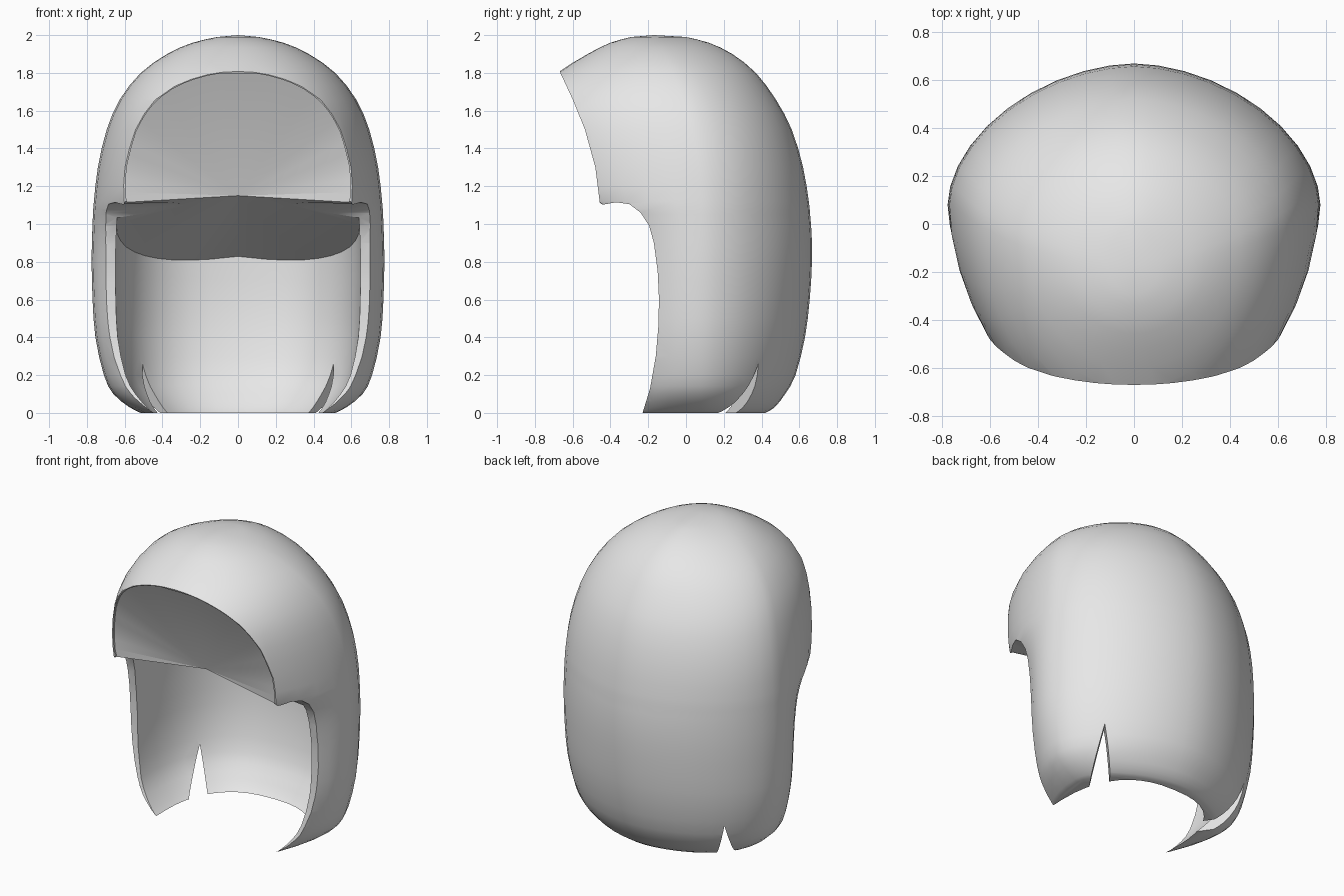
import bpy, bmesh, math
from mathutils import Vector

if "Cube" in bpy.data.objects:
    bpy.data.objects.remove(bpy.data.objects["Cube"])

# Outer cross-sections: height, half width, back y, front y
ROWS = [(0, .515, .42, -.55), (.03, .575, .47, -.50), (.1, .66, .525, -.47),
        (.2, .71, .58, -.46), (.4, .755, .63, -.45), (.6, .77, .655, -.45),
        (.8, .775, .667, -.47), (.95, .772, .665, -.55), (1.05, .768, .657, -.68),
        (1.12, .763, .65, -.80), (1.3, .742, .62, -.86), (1.5, .695, .56, -.88),
        (1.66, .625, .475, -.83), (1.8, .515, .37, -.68), (1.9, .375, .245, -.52),
        (1.96, .24, .12, -.40), (1.99, .11, 0, -.29)]
# Cavity cross-sections: height, half width, back y
INNER = [(-.1, .45, .385), (0, .45, .385), (.03, .485, .415), (.1, .545, .465),
         (.2, .597, .525), (.4, .637, .575), (.6, .647, .6), (.8, .65, .605),
         (1, .645, .6), (1.35, .645, .55)]
# Side profiles (y, z) of the brow panel and of the side opening
BROW = [(-.755, 1.98), (-.67, 1.81), (-.6, 1.66), (-.535, 1.5), (-.48, 1.3), (-.455, 1.1)]
OPENING = [(-.37, 1.115), (-.3, 1.105), (-.24, 1.06), (-.195, .99), (-.17, .9), (-.15, .75),
           (-.143, .6), (-.147, .45), (-.16, .3), (-.19, .13), (-.23, 0), (-.26, -.1)]
APEX = Vector((0, -.34, 1.15))
SEGS = 40


def lerp(points, t):
    """Interpolate rows whose first entry rises."""
    for a, b in zip(points, points[1:]):
        if t <= b[0]:
            k = (t - a[0]) / (b[0] - a[0])
            return [p + (q - p) * k for p, q in zip(a, b)]
    return list(points[-1])


def refine(rows):
    """Insert a smooth row between each pair of rows."""
    out = []
    for i in range(len(rows) - 1):
        a, b = rows[max(i - 1, 0)], rows[i]
        c, d = rows[i + 1], rows[min(i + 2, len(rows) - 1)]
        out += [b, tuple((9 * (q + r) - p - s) / 16 for p, q, r, s in zip(a, b, c, d))]
    return out + [rows[-1]]


def mid_y(z):
    return .08 - .25 * (max(0, z - 1.1) / .9) ** 2


def make_object(name, bm):
    bmesh.ops.recalc_face_normals(bm, faces=bm.faces)
    mesh = bpy.data.meshes.new(name)
    bm.to_mesh(mesh)
    bm.free()
    ob = bpy.data.objects.new(name, mesh)
    bpy.context.collection.objects.link(ob)
    return ob


def loft(sections, power):
    """Closed body from (z, half width, mid y, back y, front y); power shapes the back."""
    bm = bmesh.new()
    rings = []
    for z, w, c, back, front in sections:
        ring = []
        for i in range(SEGS):
            a = 2 * math.pi * i / SEGS
            s, k = math.sin(a), math.cos(a)
            e = 2 / power if s > 0 else 1
            x = w * math.copysign(abs(k) ** e, k)
            y = c + (abs(s) ** e * (back - c) if s > 0 else s * (c - front))
            ring.append(bm.verts.new((x, y, z)))
        rings.append(ring)
    for lo, hi in zip(rings, rings[1:]):
        for i in range(SEGS):
            j = (i + 1) % SEGS
            bm.faces.new((lo[i], lo[j], hi[j], hi[i]))
    bm.faces.new(rings[0])
    return bm, rings[-1]


def prism(name, loop, offset):
    """Closed loop of points swept by an offset."""
    bm = bmesh.new()
    a = [bm.verts.new(p) for p in loop]
    b = [bm.verts.new(Vector(p) + Vector(offset)) for p in loop]
    bm.faces.new(a)
    bm.faces.new(b[::-1])
    for i in range(len(a)):
        j = (i + 1) % len(a)
        bm.faces.new((a[i], a[j], b[j], b[i]))
    return make_object(name, bm)


def subtract(target, cutter):
    mod = target.modifiers.new("cut", 'BOOLEAN')
    mod.operation, mod.solver, mod.object = 'DIFFERENCE', 'EXACT', cutter
    bpy.context.view_layer.objects.active = target
    bpy.ops.object.modifier_apply(modifier=mod.name)
    bpy.data.objects.remove(cutter)


# Outer body, closed by a pole on the crown
ROWS = refine(ROWS)
bm, top = loft([(z, w, mid_y(z), b, f) for z, w, b, f in ROWS], 1.8)
pole = bm.verts.new((0, -.17, 2))
for i in range(SEGS):
    bm.faces.new((top[i], top[(i + 1) % SEGS], pole))
shell = make_object("helmet_shell", bm)

# Inner cavity: tapers toward the back, open downward, with a ridged ceiling
bm, top = loft([(z, w, -.15, b, -1) for z, w, b in INNER[:1] + refine(INNER[1:])], 2.5)
bm.faces.new(top)
bmesh.ops.recalc_face_normals(bm, faces=bm.faces)
for side in (1, -1):
    geom = bm.verts[:] + bm.edges[:] + bm.faces[:]
    cut = bmesh.ops.bisect_plane(bm, geom=geom, dist=1e-5, plane_co=APEX,
                                 plane_no=(side * .12, .34, 1), clear_outer=True)
    edges = [e for e in cut['geom_cut'] if isinstance(e, bmesh.types.BMEdge) and e.is_boundary]
    bmesh.ops.holes_fill(bm, edges=edges, sides=0)
cavity = make_object("cavity_cutter", bm)

# Front opening cut from the side profile
side_loop = BROW + OPENING + [(-1.3, -.1), (-1.3, 1.98)]
opening = prism("opening_cutter", [(-1, y, z) for y, z in side_loop], (2, 0, 0))

# Recessed brow panel: fan from the rim to the point at bottom centre
brow_by_z = [(z, y) for y, z in reversed(BROW)]
half = []
for i in range(17):
    z = 1.1 + .70 * math.sin(i / 16 * math.pi / 2)
    y = lerp(brow_by_z, z)[1]
    _, w, _, front = lerp(ROWS, z)
    c = mid_y(z)
    x = w * math.sqrt(max(0, 1 - ((c - y) / (c - front)) ** 2)) * .985
    half.append(Vector((x, y + .012, z - .006 * i / 16)))
rim = half + [Vector((-p.x, p.y, p.z)) for p in reversed(half)]
bm = bmesh.new()
back = [bm.verts.new(p) for p in rim]
ahead = [bm.verts.new((p.x, -1.2, p.z)) for p in rim]
tip = bm.verts.new(APEX)
for i in range(len(rim)):
    j = (i + 1) % len(rim)
    bm.faces.new((back[i], back[j], tip))
    bm.faces.new((back[i], back[j], ahead[j], ahead[i]))
bm.faces.new(ahead)
recess = make_object("brow_recess_cutter", bm)

for cutter in (cavity, opening, recess):
    subtract(shell, cutter)

# V notches in the lower hem, one on each side
for side in (1, -1):
    tri = [(.29, .10, -.02), (.385, .02, -.02), (.335, .08, .26)]
    subtract(shell, prism("notch_cutter", [(side * x, y, z) for x, y, z in tri],
                          (side * .36, .5, 0)))

# Finish
grey = bpy.data.materials.new("plain grey")
grey.diffuse_color = (.8, .8, .8, 1)
grey.use_nodes = True
grey.node_tree.nodes["Principled BSDF"].inputs["Base Color"].default_value = grey.diffuse_color
shell.data.materials.clear()
shell.data.materials.append(grey)
for p in shell.data.polygons:
    p.material_index = 0
bpy.ops.object.select_all(action='DESELECT')
shell.select_set(True)
bpy.context.view_layer.objects.active = shell
bpy.ops.object.shade_smooth_by_angle(angle=math.radians(35))
